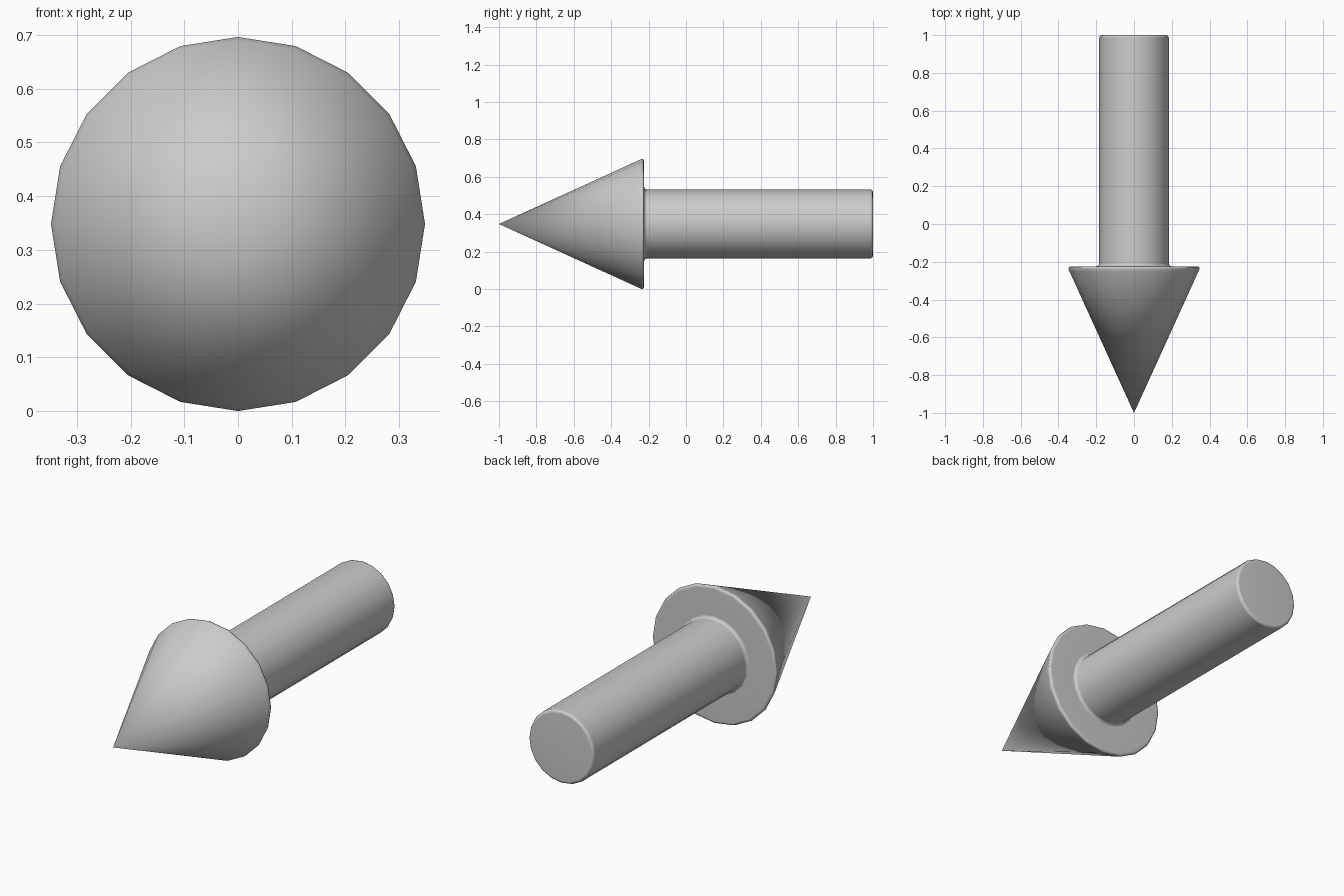
import bpy, bmesh
from math import pi
from mathutils import Vector

if "Cube" in bpy.data.objects:
    bpy.data.objects.remove(bpy.data.objects["Cube"])

SIDES = 20
RADIUS = 0.348

# Half profile of the arrow: (radius, y) from tip to tail, with rounded corners
profile = [
    (0.0, -1.0),
    (0.341, -0.252), (0.348, -0.236), (0.345, -0.228), (0.334, -0.224),  # head rim
    (0.200, -0.224), (0.189, -0.220), (0.184, -0.208),                   # fillet at shaft
    (0.184, 0.986), (0.180, 0.996), (0.170, 1.0),                        # tail edge
    (0.0, 1.0),
]

# Lathe the profile around the y axis
bm = bmesh.new()
verts = [bm.verts.new((r, y, 0)) for r, y in profile]
edges = [bm.edges.new(pair) for pair in zip(verts, verts[1:])]
bmesh.ops.spin(bm, geom=verts + edges, cent=(0, 0, 0), axis=(0, 1, 0),
               angle=2 * pi, steps=SIDES, use_merge=False)
bmesh.ops.remove_doubles(bm, verts=bm.verts, dist=0.0005)
bmesh.ops.recalc_face_normals(bm, faces=bm.faces)
bmesh.ops.translate(bm, verts=bm.verts, vec=Vector((0, 0, RADIUS)))
for face in bm.faces:
    face.smooth = True

mesh = bpy.data.meshes.new("arrow")
bm.to_mesh(mesh)
bm.free()
arrow = bpy.data.objects.new("arrow", mesh)
bpy.context.collection.objects.link(arrow)

# Keep the large faces flat-looking and let the rounded edges carry the shading
weighted = arrow.modifiers.new("weighted_normals", 'WEIGHTED_NORMAL')
weighted.weight = 100
